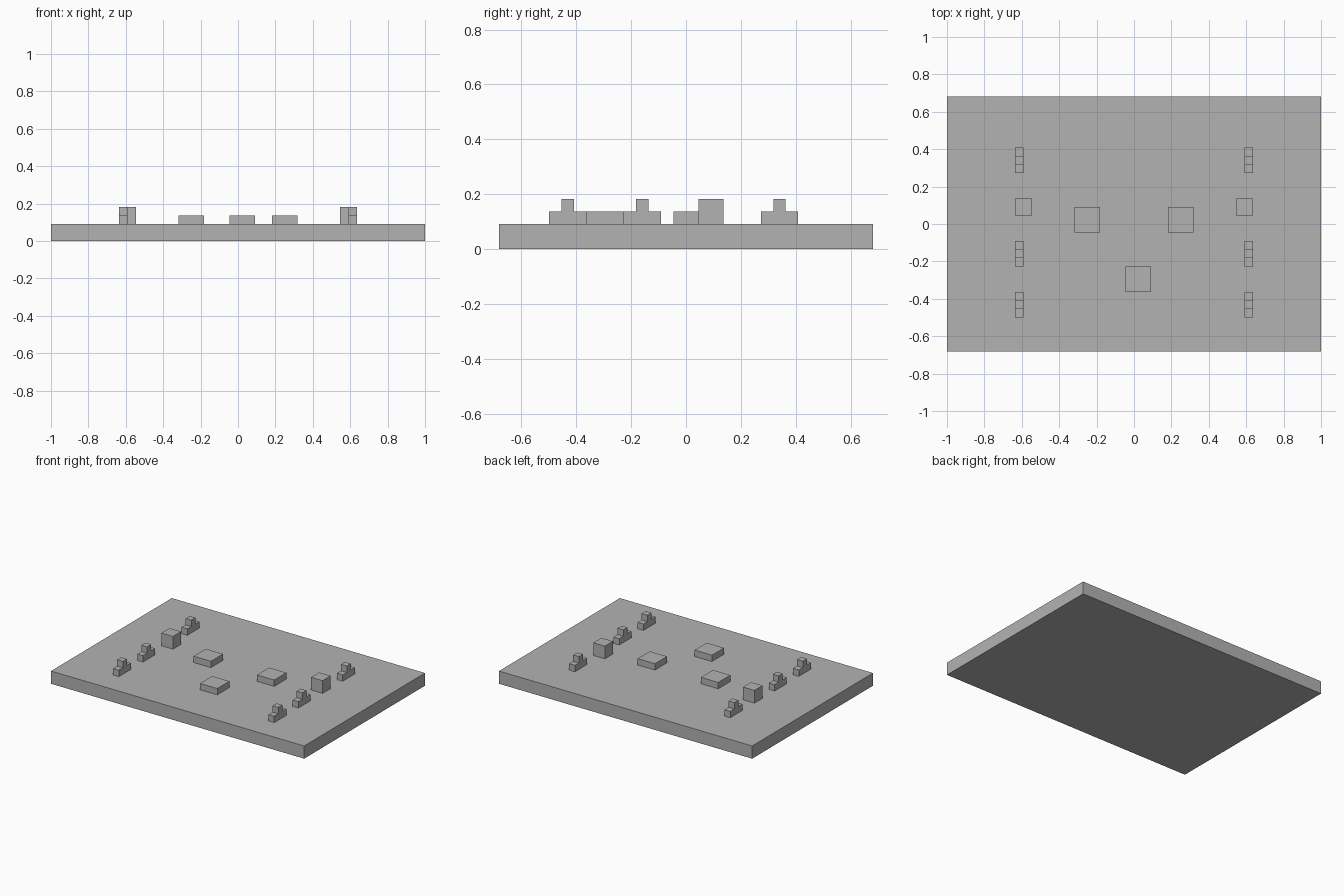
import bpy
import bmesh

cube = bpy.data.objects.get("Cube")
if cube:
    bpy.data.objects.remove(cube, do_unlink=True)

U = 1 / 22  # grid module: the base is 44 x 30 x 2 modules
TOP = 2     # height of the base top

grey = bpy.data.materials.new("plain grey")
grey.use_nodes = True
colour = (0.45, 0.45, 0.45, 1)
grey.diffuse_color = colour
grey.node_tree.nodes["Principled BSDF"].inputs["Base Color"].default_value = colour


def extrude_profile(name, x0, x1, profile):
    """Extrude a (y, z) outline from x0 to x1, all in modules."""
    bm = bmesh.new()
    face = bm.faces.new([bm.verts.new((x0 * U, y * U, z * U)) for y, z in profile])
    result = bmesh.ops.extrude_face_region(bm, geom=[face])
    moved = [g for g in result["geom"] if isinstance(g, bmesh.types.BMVert)]
    bmesh.ops.translate(bm, verts=moved, vec=((x1 - x0) * U, 0, 0))
    bmesh.ops.recalc_face_normals(bm, faces=bm.faces)
    mesh = bpy.data.meshes.new(name)
    bm.to_mesh(mesh)
    bm.free()
    mesh.materials.append(grey)
    obj = bpy.data.objects.new(name, mesh)
    bpy.context.collection.objects.link(obj)


def block(name, x0, x1, y0, y1, z0, z1):
    extrude_profile(name, x0, x1, [(y0, z0), (y1, z0), (y1, z1), (y0, z1)])


def stepped_block(name, x0, x1, y):
    """Three modules long, with a raised middle."""
    low, high = TOP + 1, TOP + 2
    extrude_profile(name, x0, x1, [
        (y, TOP), (y + 3, TOP), (y + 3, low), (y + 2, low),
        (y + 2, high), (y + 1, high), (y + 1, low), (y, low)])


# Base slab
block("base", -22, 22, -15, 15, 0, TOP)

# Low square pads in the middle
for name, x, y in (("right_pad", -7, -1), ("left_pad", 4, -1), ("front_pad", -1, -8)):
    block(name, x, x + 3, y, y + 3, TOP, TOP + 1)

# Rows of stepped blocks and one cube along each side
for side, x_step, x_cube in (("right", -14, -14), ("left", 13, 12)):
    for place, y in (("front", -11), ("middle", -5), ("back", 6)):
        stepped_block(f"{side}_{place}_stepped_block", x_step, x_step + 1, y)
    block(f"{side}_cube", x_cube, x_cube + 2, 1, 3, TOP, TOP + 2)
